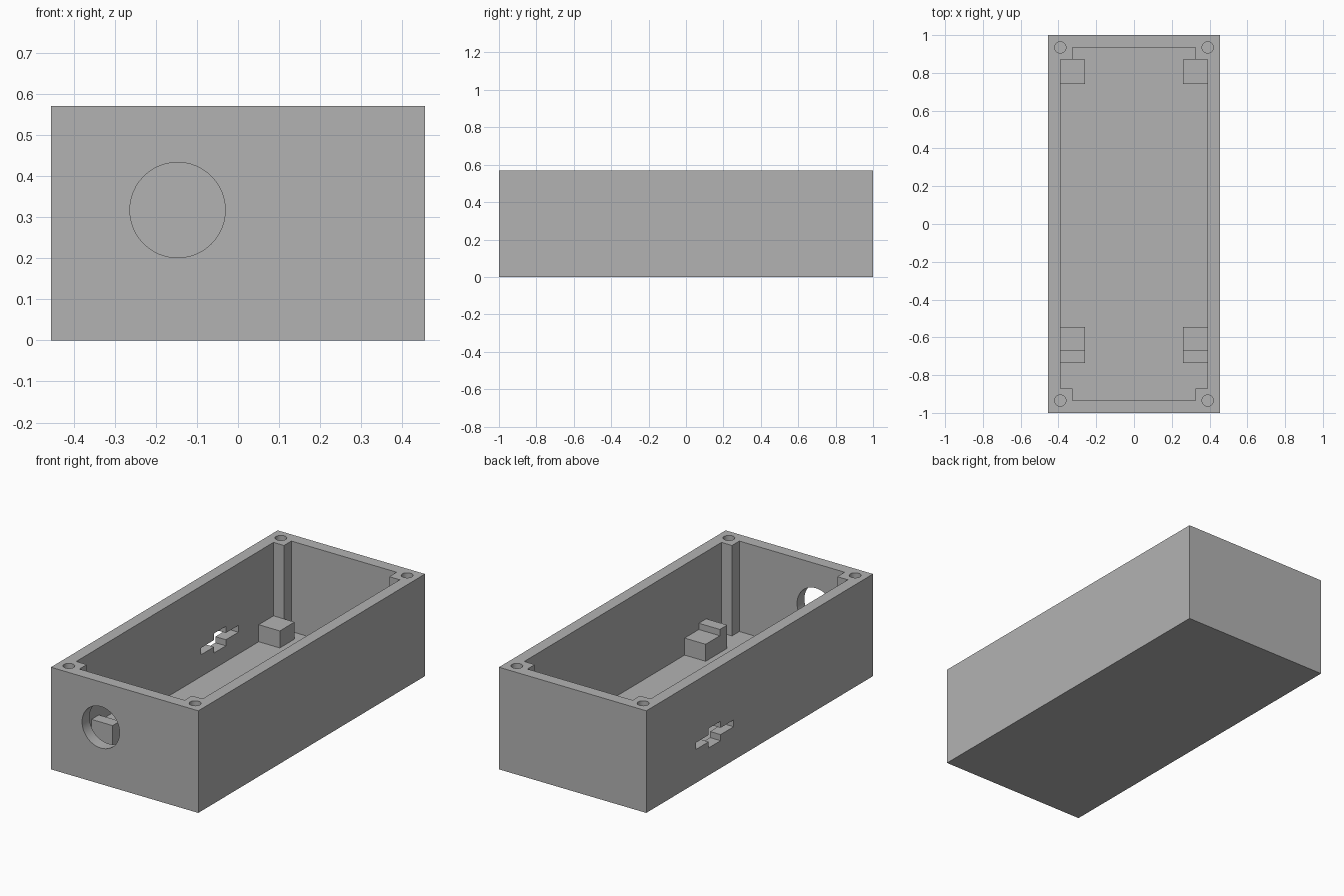
import bpy

W, L, H = 0.455, 1.0, 0.57      # half width, half length, height
T = 0.065                       # wall and floor thickness
IX, IY = W - T, L - T           # inner half sizes

if "Cube" in bpy.data.objects:
    bpy.data.objects.remove(bpy.data.objects["Cube"], do_unlink=True)

grey = bpy.data.materials.new("plain grey")
grey.use_nodes = True
colour = (0.45, 0.45, 0.45, 1)
grey.diffuse_color = colour
grey.node_tree.nodes["Principled BSDF"].inputs["Base Color"].default_value = colour


def block(name, x, y, z):
    """Box from (low, high) pairs on each axis."""
    bpy.ops.mesh.primitive_cube_add(size=1, location=[sum(p) / 2 for p in (x, y, z)])
    ob = bpy.context.object
    ob.name = name
    ob.scale = [abs(p[1] - p[0]) for p in (x, y, z)]
    bpy.ops.object.transform_apply(location=True, rotation=False, scale=True)
    ob.data.materials.append(grey)
    return ob


def rod(name, radius, depth, location, rotation=(0, 0, 0)):
    bpy.ops.mesh.primitive_cylinder_add(vertices=48, radius=radius, depth=depth,
                                        location=location, rotation=rotation)
    ob = bpy.context.object
    ob.name = name
    ob.data.materials.append(grey)
    return ob


def combine(target, tool, operation):
    mod = target.modifiers.new(tool.name, 'BOOLEAN')
    mod.operation, mod.object, mod.solver = operation, tool, 'EXACT'
    bpy.context.view_layer.objects.active = target
    bpy.ops.object.modifier_apply(modifier=mod.name)
    bpy.data.objects.remove(tool, do_unlink=True)


def span(sign, a, b):
    return tuple(sorted((sign * a, sign * b)))


# Open box
box = block("enclosure", (-W, W), (-L, L), (0, H))
combine(box, block("cavity", (-IX, IX), (-IY, IY), (T, H + 0.1)), 'DIFFERENCE')

E = 0.02                        # overlap into the walls
for sx in (-1, 1):
    # Corner screw posts, with blind holes
    for sy in (-1, 1):
        combine(box, block("screw_post", span(sx, IX - T, IX + E),
                           span(sy, IY - T, IY + E), (T - E, H)), 'UNION')
        combine(box, rod("screw_hole", 0.03, 0.6, (sx * IX, sy * IY, H)), 'DIFFERENCE')
    # Board supports: plain at the back, stepped at the front
    side = span(sx, 0.26, IX + E)
    combine(box, block("back_support", side, (0.74, 0.87), (T - E, 0.16)), 'UNION')
    combine(box, block("front_support", side, (-0.735, -0.545), (T - E, 0.16)), 'UNION')
    combine(box, block("front_stop", side, (-0.735, -0.67), (T - E / 2, 0.195)), 'UNION')

# Round opening in the front wall
combine(box, rod("round_opening", 0.116, 0.2, (-0.147, -L + T / 2, 0.317),
                 (1.5707963, 0, 0)), 'DIFFERENCE')

# Cross-shaped slot in the right wall
for y, z in (((0.23, 0.56), (0.187, 0.225)), ((0.345, 0.45), (0.153, 0.262))):
    combine(box, block("slot", (-W - 0.1, -IX + 0.03), y, z), 'DIFFERENCE')

# Smooth round holes, sharp edges elsewhere
bpy.ops.object.select_all(action='DESELECT')
box.select_set(True)
bpy.context.view_layer.objects.active = box
bpy.ops.object.shade_smooth_by_angle(angle=0.5)
